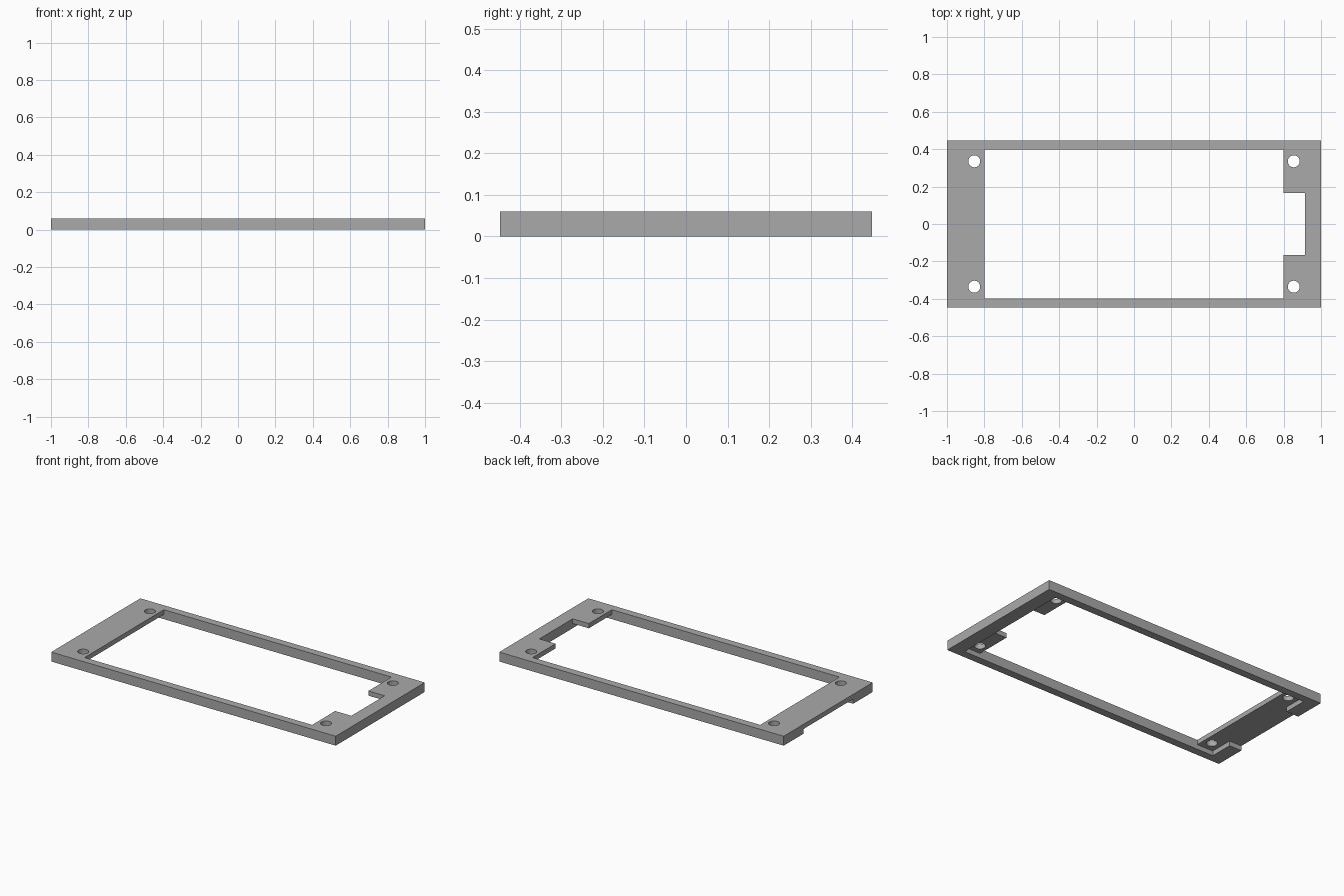
import bpy

HALF_W, HEIGHT, PLATE_Z = 0.447, 0.06, 0.03
OPEN_X, OPEN_Y, WALL_X = 0.8, 0.398, 0.914

cube = bpy.data.objects.get("Cube")
if cube:
    bpy.data.objects.remove(cube, do_unlink=True)

grey = bpy.data.materials.new("plain grey")
grey.use_nodes = True
colour = (0.4, 0.4, 0.4, 1)
grey.diffuse_color = colour
grey.node_tree.nodes["Principled BSDF"].inputs["Base Color"].default_value = colour


def box(name, x, y, z):
    """Box spanning the (low, high) pairs x, y and z."""
    spans = (x, y, z)
    bpy.ops.mesh.primitive_cube_add(size=1, location=[(a + b) / 2 for a, b in spans])
    obj = bpy.context.object
    obj.name = name
    obj.scale = [b - a for a, b in spans]
    bpy.ops.object.transform_apply(location=True, rotation=False, scale=True)
    return obj


def cut(target, cutter):
    """Subtract the cutter from the target and discard it."""
    cutter.hide_render = True
    mod = target.modifiers.new("cut", 'BOOLEAN')
    mod.operation, mod.solver, mod.object = 'DIFFERENCE', 'EXACT', cutter
    bpy.context.view_layer.objects.active = target
    bpy.ops.object.modifier_apply(modifier=mod.name)
    bpy.data.objects.remove(cutter, do_unlink=True)


through = (-0.1, 0.2)
below = (-0.1, PLATE_Z)
frame = box("mounting_frame", (-1, 1), (-HALF_W, HALF_W), (0, HEIGHT))

# Recess under the end plates, leaving thin outer walls
cut(frame, box("recess", (-WALL_X, WALL_X), (-OPEN_Y, OPEN_Y), below))
# Main window
cut(frame, box("window", (-OPEN_X, OPEN_X), (-OPEN_Y, OPEN_Y), through))
# Notch between the two corner tabs
cut(frame, box("notch", (OPEN_X - 0.1, WALL_X), (-0.167, 0.167), through))
# Low slot through the end wall opposite the notch
cut(frame, box("slot", (-1.1, -WALL_X + 0.05), (-0.25, 0.25), below))

# Screw holes in the four corners
for sx in (-1, 1):
    for sy in (-1, 1):
        bpy.ops.mesh.primitive_cylinder_add(
            vertices=32, radius=0.032, depth=0.4, location=(sx * 0.854, sy * 0.335, 0))
        cut(frame, bpy.context.object)

frame.data.materials.clear()
frame.data.materials.append(grey)
for face in frame.data.polygons:
    face.material_index = 0
bpy.ops.object.select_all(action='DESELECT')
frame.select_set(True)
bpy.context.view_layer.objects.active = frame
bpy.ops.object.shade_smooth_by_angle()
